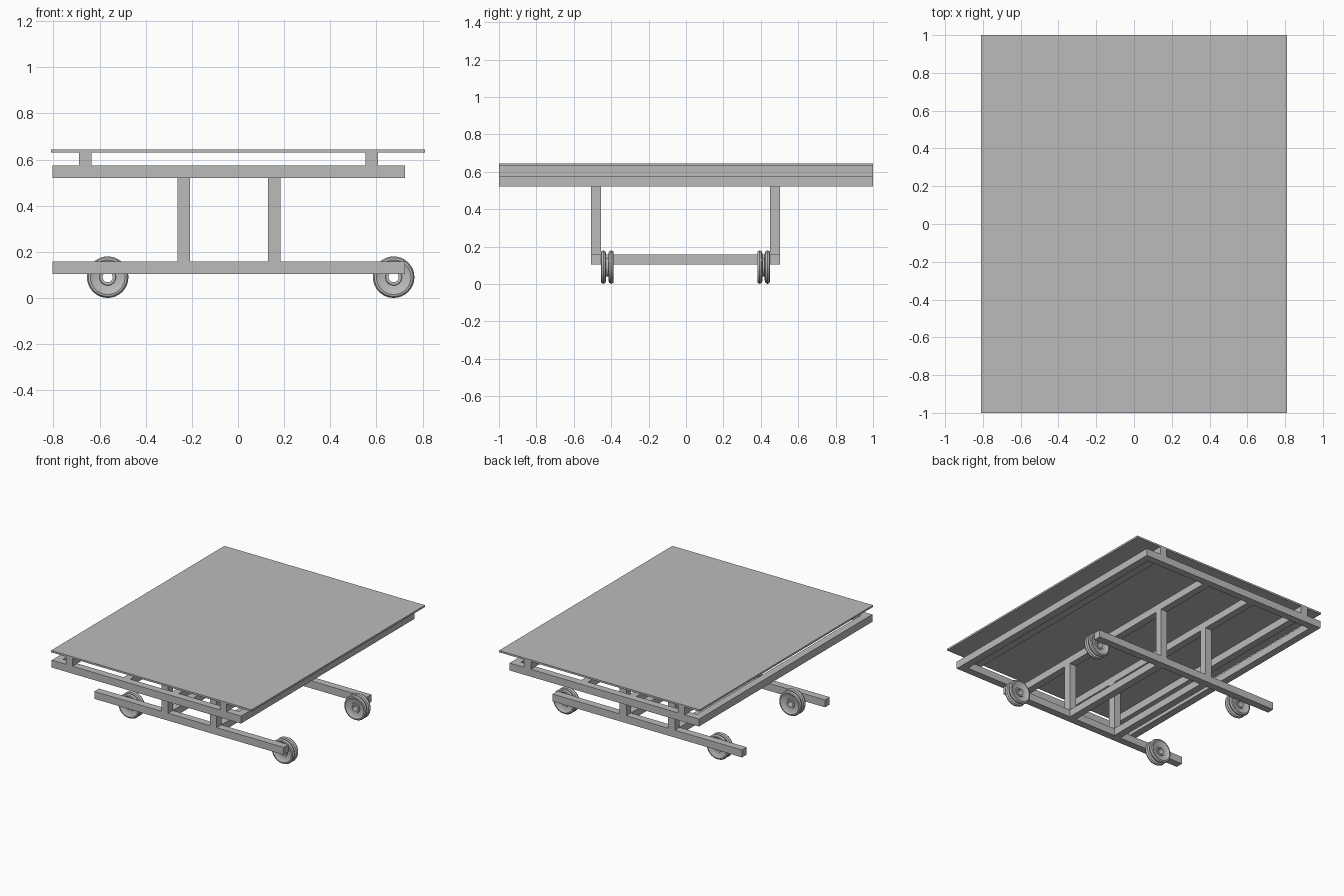
import bpy
import bmesh
import math

cube = bpy.data.objects.get("Cube")
if cube:
    bpy.data.objects.remove(cube, do_unlink=True)

grey = bpy.data.materials.new("plain_grey")
grey.use_nodes = True
colour = (0.5, 0.5, 0.5, 1)
grey.diffuse_color = colour
grey.node_tree.nodes["Principled BSDF"].inputs["Base Color"].default_value = colour


def add_object(name, bm):
    mesh = bpy.data.meshes.new(name)
    bmesh.ops.recalc_face_normals(bm, faces=bm.faces)
    bm.to_mesh(mesh)
    bm.free()
    mesh.materials.append(grey)
    obj = bpy.data.objects.new(name, mesh)
    bpy.context.collection.objects.link(obj)
    return obj


def box(name, xs, ys, zs):
    bm = bmesh.new()
    bmesh.ops.create_cube(bm, size=1)
    for v in bm.verts:
        for axis, (low, high) in enumerate((xs, ys, zs)):
            v.co[axis] = high if v.co[axis] > 0 else low
    return add_object(name, bm)


def span(centre, width=0.054):
    return (centre - width / 2, centre + width / 2)


# Heights of each layer
LOW = (0.104, 0.158)
POST = (0.158, 0.52)
FRAME = (0.52, 0.574)
STRIP = (0.574, 0.63)
LENGTH = (-0.805, 0.725)
INNER = (-0.946, 0.946)
SIDES = {"front": -0.482, "back": 0.476}
POSTS = {"right": -0.235, "left": 0.157}

# Deck and the two strips that carry it
box("deck", (-0.81, 0.81), (-1, 1), (0.63, 0.643))
for side, x in (("right", -0.663), ("left", 0.58)):
    box(side + "_deck_strip", span(x), (-1, 1), STRIP)

# Upper frame
for side, y in (("front", -0.973), ("back", 0.973)):
    box(side + "_frame_bar", LENGTH, span(y), FRAME)
for side, x in (("right_end", -0.778), ("right_middle", POSTS["right"]),
                ("left_middle", POSTS["left"]), ("left_end", 0.698)):
    box(side + "_frame_bar", span(x), INNER, FRAME)

# Lower rails, posts and cross beams
for side, y in SIDES.items():
    box(side + "_lower_rail", LENGTH, span(y), LOW)
    for end, x in POSTS.items():
        box(f"{side}_{end}_post", span(x), span(y), POST)
for end, x in POSTS.items():
    box(end + "_cross_beam", span(x), (-0.455, 0.449), LOW)


def wheel(name, x, y):
    # Half of the section as (radius, offset), mirrored across the groove
    half = [(0.022, 0.030), (0.034, 0.030), (0.036, 0.024), (0.060, 0.026),
            (0.075, 0.034), (0.084, 0.032), (0.090, 0.021),
            (0.084, 0.010), (0.072, 0.006), (0.050, 0.006)]
    section = half + [(r, -d) for r, d in reversed(half)]
    bm = bmesh.new()
    verts = [bm.verts.new((r, d, 0)) for r, d in section]
    for a, b in zip(verts, verts[1:] + verts[:1]):
        bm.edges.new((a, b))
    bmesh.ops.spin(bm, geom=bm.verts[:] + bm.edges[:], cent=(0, 0, 0),
                   axis=(0, 1, 0), angle=math.tau, steps=32,
                   use_merge=True)
    bmesh.ops.remove_doubles(bm, verts=bm.verts, dist=0.0001)
    obj = add_object(name, bm)
    obj.location = (x, y, 0.09)
    bpy.ops.object.select_all(action="DESELECT")
    obj.select_set(True)
    bpy.context.view_layer.objects.active = obj
    bpy.ops.object.shade_smooth_by_angle(angle=math.radians(40))


# Double grooved wheels on the inside of the rails
for side, y in (("front", -0.421), ("back", 0.415)):
    for end, x in (("right", -0.565), ("left", 0.675)):
        wheel(f"{side}_{end}_wheel", x, y)
